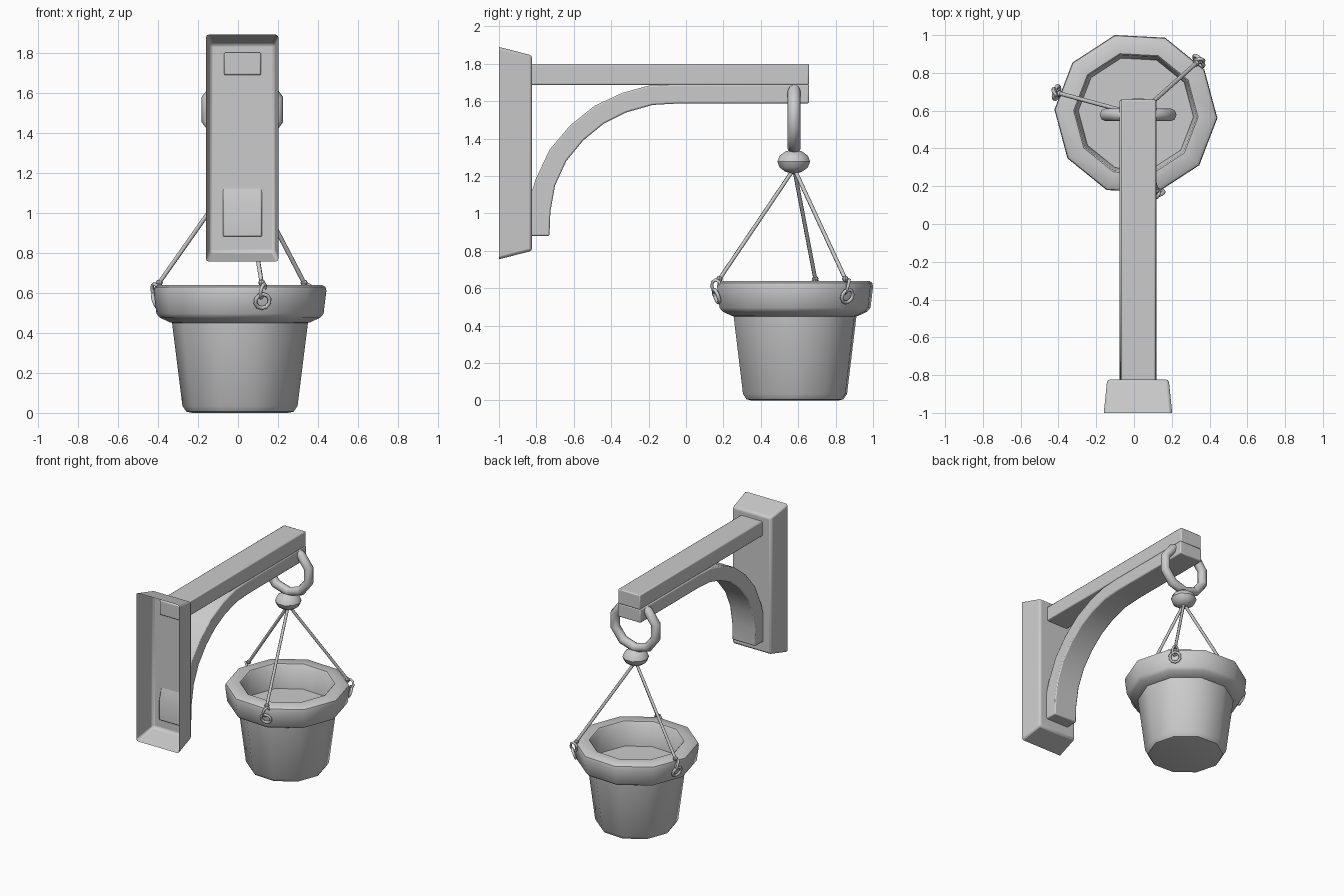
import bpy, bmesh, math
from mathutils import Vector, Matrix

if "Cube" in bpy.data.objects:
    bpy.data.objects.remove(bpy.data.objects["Cube"])

CX, CY = 0.022, 0.578          # hanging axis
POT = Vector((0.01, 0.583, 0))


def make(name, verts, faces, smooth=40, bevel=0):
    me = bpy.data.meshes.new(name)
    me.from_pydata([tuple(v) for v in verts], [], faces)
    ob = bpy.data.objects.new(name, me)
    bpy.context.collection.objects.link(ob)
    bm = bmesh.new()
    bm.from_mesh(me)
    bmesh.ops.recalc_face_normals(bm, faces=bm.faces)
    bm.to_mesh(me)
    bm.free()
    if bevel:
        m = ob.modifiers.new("bevel", 'BEVEL')
        m.width, m.segments = bevel, 2
        m.limit_method, m.angle_limit = 'ANGLE', math.radians(40)
    bpy.ops.object.select_all(action='DESELECT')
    ob.select_set(True)
    bpy.context.view_layer.objects.active = ob
    bpy.ops.object.shade_smooth_by_angle(angle=math.radians(smooth))
    return ob


def lathe(name, profile, n, offset, centre):
    """Revolve (radius, z) pairs; both ends are capped."""
    verts = [centre + Vector((r * math.cos(offset + k * math.tau / n),
                              r * math.sin(offset + k * math.tau / n), z))
             for r, z in profile for k in range(n)]
    m = len(profile)
    faces = [(i * n + k, i * n + (k + 1) % n, (i + 1) * n + (k + 1) % n, (i + 1) * n + k)
             for i in range(m - 1) for k in range(n)]
    faces += [tuple(range(n)), tuple(range((m - 1) * n, m * n))]
    return make(name, verts, faces)


def ring(name, rx, rz, minor, n, sides, matrix):
    """Closed loop in the local XZ plane."""
    verts = []
    for i in range(n):
        a = math.pi / 2 + i * math.tau / n
        for j in range(sides):
            b = j * math.tau / sides
            c = minor * math.cos(b)
            verts.append(matrix @ Vector(((rx + c) * math.cos(a), minor * math.sin(b),
                                          (rz + c) * math.sin(a))))
    faces = [(i * sides + j, i * sides + (j + 1) % sides,
              (i + 1) % n * sides + (j + 1) % sides, (i + 1) % n * sides + j)
             for i in range(n) for j in range(sides)]
    return make(name, verts, faces, 75)


def rod(name, a, b, r, n=6):
    d = b - a
    q = d.to_track_quat('Z', 'Y')
    verts = [p + q @ Vector((r * math.cos(k * math.tau / n), r * math.sin(k * math.tau / n), 0))
             for p in (a, b) for k in range(n)]
    faces = [(k, (k + 1) % n, n + (k + 1) % n, n + k) for k in range(n)]
    faces += [tuple(range(n)), tuple(range(n, 2 * n))]
    return make(name, verts, faces, 65)


def ellipsoid(name, centre, r, h, n=10, rings=6, tilt=0):
    prof = [(max(r * math.sin(math.pi * i / rings), r * 0.12), -h * math.cos(math.pi * i / rings))
            for i in range(rings + 1)]
    return lathe(name, prof, n, tilt, centre)


# Wall plate: tapered shell, open on the wall side
def rect(x0, x1, y, z0, z1):
    return [(x0, y, z0), (x1, y, z0), (x1, y, z1), (x0, y, z1)]


plate = make("wall_plate",
             rect(-0.16, 0.202, -1.0, 0.755, 1.89) + rect(-0.142, 0.184, -0.823, 0.8, 1.845),
             [(4, 5, 6, 7)] + [(k, (k + 1) % 4, 4 + (k + 1) % 4, 4 + k) for k in range(4)],
             40, 0.015)

# Horizontal beam, its end showing inside the plate
make("beam", rect(-0.07, 0.115, -0.85, 1.687, 1.8) + rect(-0.07, 0.115, 0.658, 1.687, 1.8),
     [(0, 1, 2, 3), (4, 5, 6, 7)] + [(k, (k + 1) % 4, 4 + (k + 1) % 4, 4 + k) for k in range(4)],
     40, 0.008)

# Curved brace: paired outer and inner edge points in (y, z)
outer = [(-0.85, 0.88), (-0.85, 1.03), (-0.805, 1.18), (-0.73, 1.34), (-0.62, 1.47),
         (-0.49, 1.575), (-0.34, 1.645), (-0.2, 1.683), (-0.05, 1.69), (0.658, 1.69)]
inner = [(-0.73, 0.88), (-0.725, 1.01), (-0.70, 1.15), (-0.64, 1.28), (-0.55, 1.39),
         (-0.44, 1.48), (-0.32, 1.54), (-0.18, 1.58), (-0.04, 1.588), (0.658, 1.588)]
verts, faces = [], []
for o, i in zip(outer, inner):
    verts += [(-0.076, *o), (0.12, *o), (0.12, *i), (-0.076, *i)]
for s in range(len(outer) - 1):
    faces += [(4 * s + k, 4 * s + (k + 1) % 4, 4 * s + 4 + (k + 1) % 4, 4 * s + 4 + k)
              for k in range(4)]
e = len(verts)
faces += [(0, 1, 2, 3), (e - 4, e - 3, e - 2, e - 1)]
make("curved_brace", verts, faces, 40, 0.008)

# Large ring through the beam and the bead below it
ring("hanging_ring", 0.18, 0.17, 0.034, 10, 8, Matrix.Translation((CX, CY, 1.515)))
ellipsoid("bead", Vector((CX, CY - 0.002, 1.277)), 0.092, 0.063)

# Ten-sided pot with thick rim and recessed soil surface
lathe("pot", [(0.24, 0.0), (0.268, 0.006), (0.288, 0.035), (0.34, 0.45), (0.35, 0.452),
              (0.40, 0.475), (0.418, 0.495), (0.432, 0.61), (0.428, 0.628), (0.41, 0.64),
              (0.33, 0.64), (0.322, 0.632), (0.305, 0.46)],
      10, math.radians(-3), POT)

# Three ropes, each with a knot, a loop and a ring on the rim
top = Vector((CX, CY, 1.24))
for n, deg in enumerate((-75, 40, 165), 1):
    a = math.radians(deg)
    out = Vector((math.cos(a), math.sin(a), 0))
    knot = POT + out * 0.418 + Vector((0, 0, 0.65))
    rod(f"rope_{n}", top, knot, 0.011)
    ellipsoid(f"knot_{n}", knot, 0.018, 0.016, 8, 4)
    turn = Matrix.Rotation(a + math.pi / 2, 4, 'Z')
    lean = Matrix.Rotation(math.radians(20), 4, 'X')
    ring(f"rim_ring_{n}", 0.037, 0.037, 0.010, 10, 6,
         Matrix.Translation(POT + out * 0.435 + Vector((0, 0, 0.558))) @ turn @ lean)
    ring(f"rope_loop_{n}", 0.026, 0.036, 0.009, 8, 6,
         Matrix.Translation(POT + out * 0.436 + Vector((0, 0, 0.61))) @ turn
         @ Matrix.Rotation(math.radians(55), 4, 'Z') @ Matrix.Rotation(math.radians(15), 4, 'X'))
